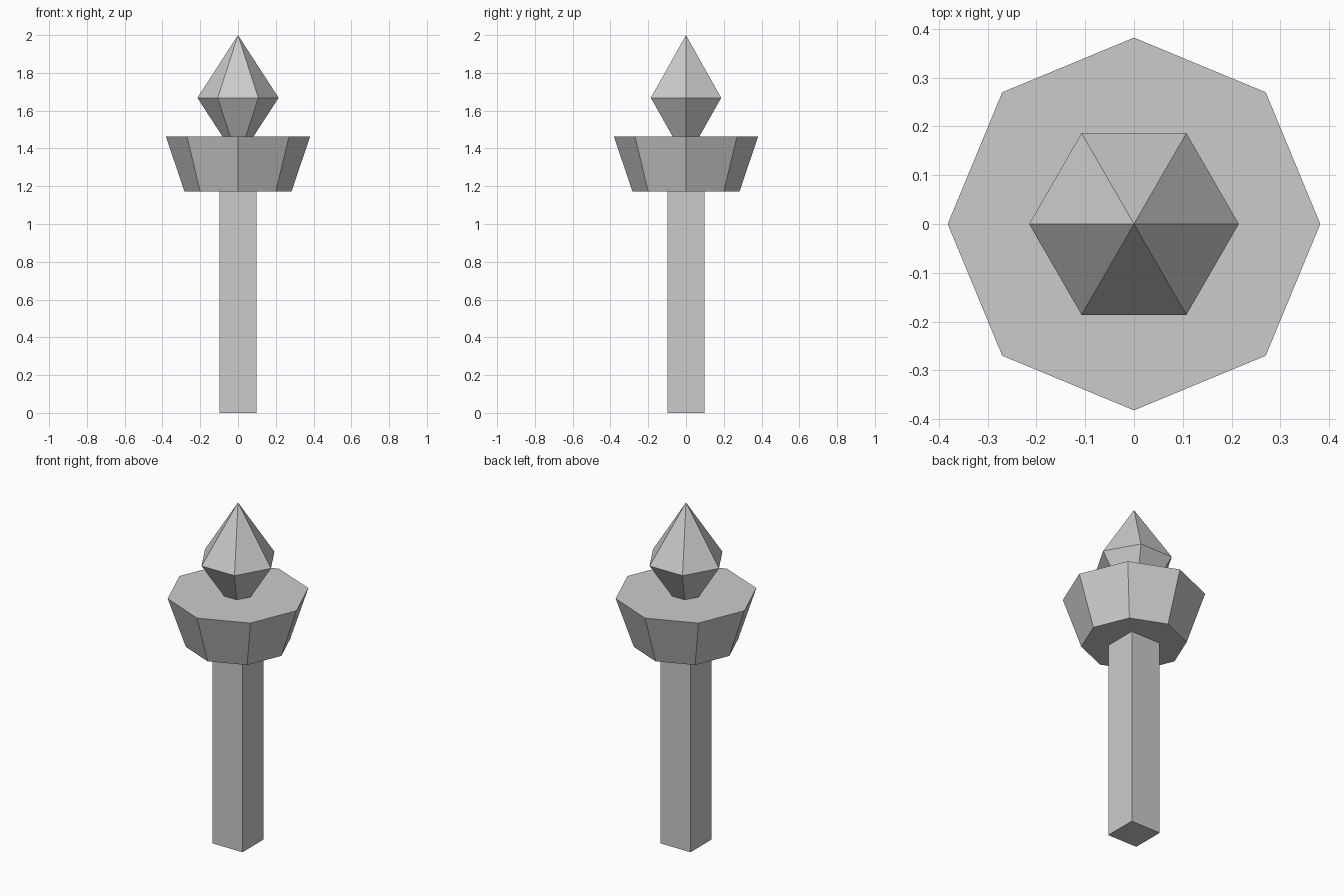
import bpy
import bmesh
from math import cos, sin, tau

cube = bpy.data.objects.get("Cube")
if cube:
    bpy.data.objects.remove(cube, do_unlink=True)

# One plain grey for every part
grey = bpy.data.materials.new("plain_grey")
grey.use_nodes = True
colour = (0.6, 0.6, 0.6, 1)
grey.diffuse_color = colour
grey.node_tree.nodes["Principled BSDF"].inputs["Base Color"].default_value = colour


def stacked_rings(name, sides, profile, turn=0.0):
    """Flat-sided solid from (radius, height) pairs; a zero radius is a point."""
    bm = bmesh.new()
    rings = []
    for radius, z in profile:
        count = sides if radius else 1
        rings.append([bm.verts.new((radius * cos(turn + tau * i / sides),
                                    radius * sin(turn + tau * i / sides), z))
                      for i in range(count)])
    for low, high in zip(rings, rings[1:]):
        for i in range(sides):
            j = (i + 1) % sides
            corners = [low[i % len(low)], low[j % len(low)],
                       high[j % len(high)], high[i % len(high)]]
            bm.faces.new(list(dict.fromkeys(corners)))
    for ring in (rings[0], rings[-1]):
        if len(ring) > 2:
            bm.faces.new(ring)
    bmesh.ops.recalc_face_normals(bm, faces=bm.faces)
    mesh = bpy.data.meshes.new(name)
    bm.to_mesh(mesh)
    bm.free()
    mesh.materials.append(grey)
    obj = bpy.data.objects.new(name, mesh)
    bpy.context.collection.objects.link(obj)
    return obj


# Square shaft
half_width = 0.0976
shaft_radius = half_width * 2 ** 0.5
stacked_rings("shaft", 4, [(shaft_radius, 0), (shaft_radius, 1.171)], tau / 8)

# Flared eight-sided collar
stacked_rings("collar", 8, [(0.283, 1.171), (0.382, 1.464)])

# Six-sided crystal, its lower point sunk into the collar
stacked_rings("crystal", 6, [(0, 1.337), (0.215, 1.668), (0, 2.0)])
